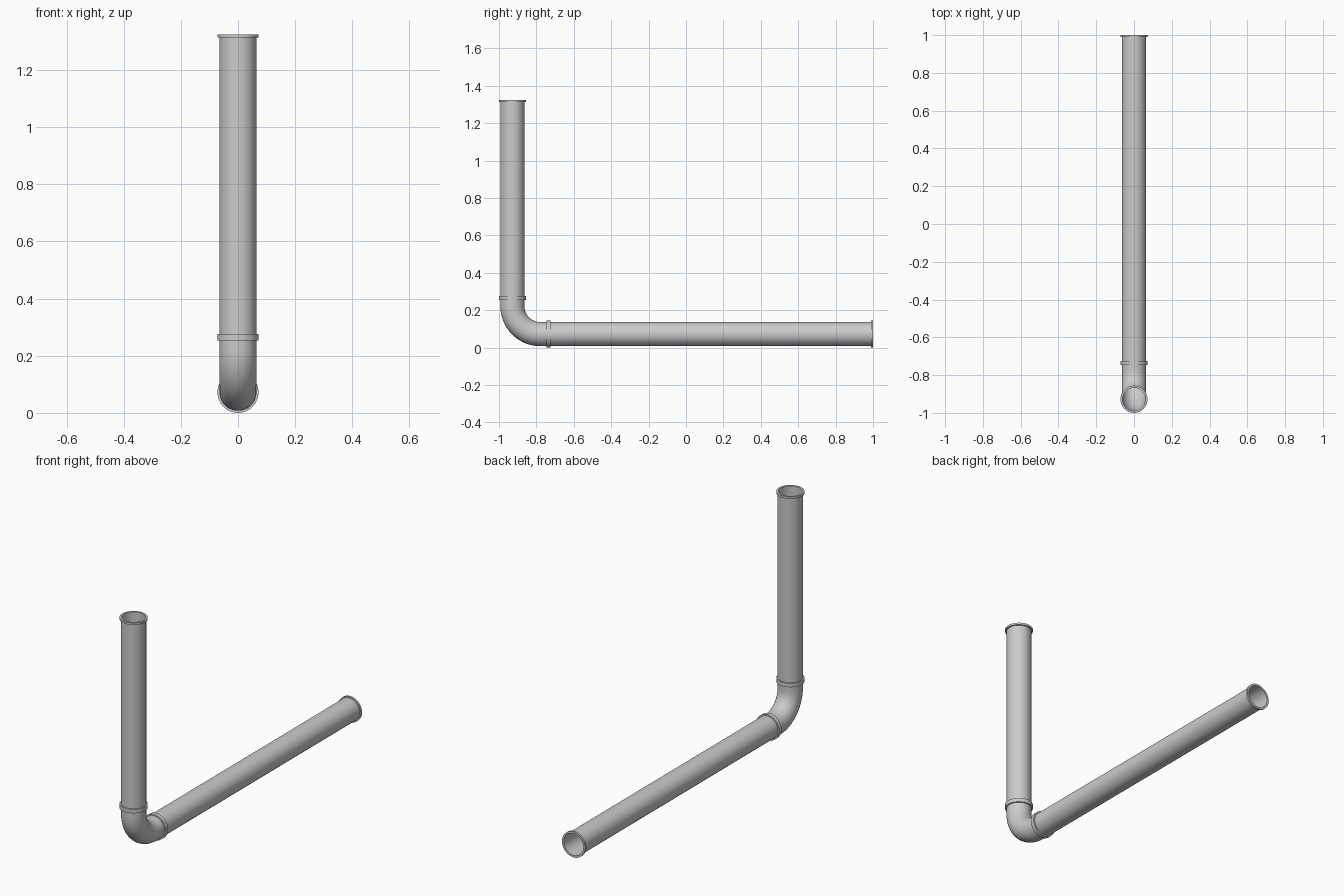
import bpy, bmesh
from math import sin, cos, pi
from mathutils import Vector

if "Cube" in bpy.data.objects:
    bpy.data.objects.remove(bpy.data.objects["Cube"])

R, INNER, FLANGE, LIP = 0.0645, 0.061, 0.072, 0.011
SIDES = 48
AY, AZ = -0.928, 0.072        # axes of the upright and the level pipe
JOINT, BEND = 0.193, 0.15     # corner-to-joint distance, elbow radius
X = Vector((1, 0, 0))


def sweep(name, stations):
    """Closed tube skin: rings of given radius at (point, tangent), looped outside and inside."""
    bm = bmesh.new()
    rings = []
    for p, t, r in stations:
        side = t.cross(X)
        rings.append([bm.verts.new(p + r * (X * cos(a) + side * sin(a)))
                      for a in (2 * pi * i / SIDES for i in range(SIDES))])
    for k, a in enumerate(rings):
        b = rings[(k + 1) % len(rings)]
        for i in range(SIDES):
            j = (i + 1) % SIDES
            bm.faces.new((a[i], a[j], b[j], b[i]))
    bmesh.ops.recalc_face_normals(bm, faces=bm.faces)
    me = bpy.data.meshes.new(name)
    bm.to_mesh(me)
    bm.free()
    ob = bpy.data.objects.new(name, me)
    bpy.context.collection.objects.link(ob)
    bpy.ops.object.select_all(action='DESELECT')
    bpy.context.view_layer.objects.active = ob
    ob.select_set(True)
    bpy.ops.object.shade_smooth_by_angle(angle=0.6)


def flanged(name, path):
    """Hollow pipe along a path, with a flange lip at both ends."""
    (p0, t0), (p1, t1) = path[0], path[-1]
    a, b = p0 + t0 * LIP, p1 - t1 * LIP
    outer = [(p0, t0, FLANGE), (a, t0, FLANGE), (a, t0, R)]
    outer += [(p, t, R) for p, t in path[1:-1]]
    outer += [(b, t1, R), (b, t1, FLANGE), (p1, t1, FLANGE)]
    inner = [(p, t, INNER) for p, t in reversed(path)]
    sweep(name, outer + inner)


UP, BACK = Vector((0, 0, 1)), Vector((0, 1, 0))
corner = Vector((0, AY, AZ))
top_joint, level_joint = corner + UP * JOINT, corner + BACK * JOINT

# straight pipes
flanged("upright_pipe", [(top_joint, UP), (Vector((0, AY, 1.325)), UP)])
flanged("level_pipe", [(level_joint, BACK), (Vector((0, 1.0, AZ)), BACK)])

# elbow
path = [(top_joint, -UP)]
centre = corner + (UP + BACK) * BEND
for i in range(17):
    a = pi / 2 * i / 16
    path.append((centre - BACK * BEND * cos(a) - UP * BEND * sin(a),
                 BACK * sin(a) - UP * cos(a)))
path.append((level_joint, BACK))
flanged("elbow", path)
